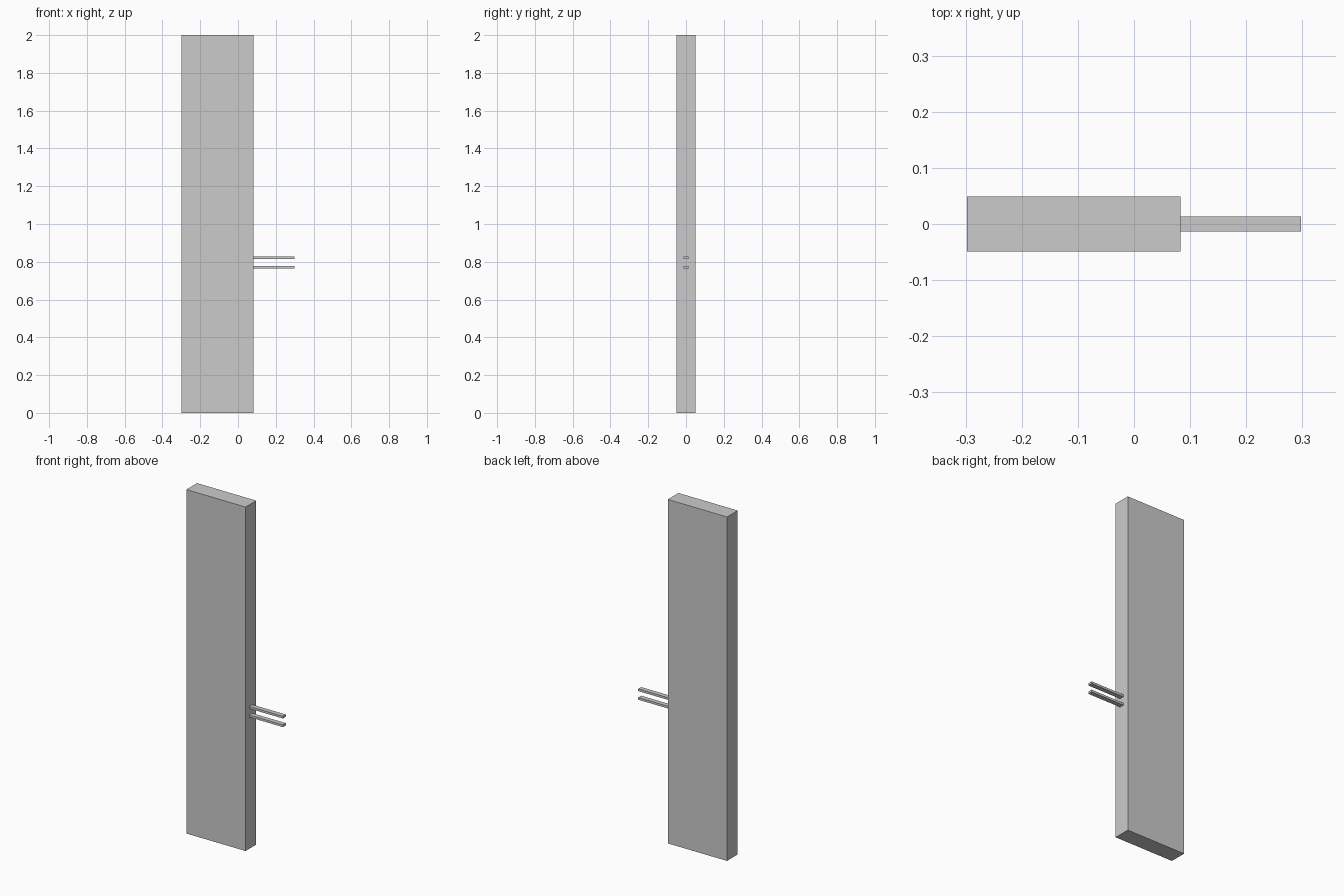
import bpy

if "Cube" in bpy.data.objects:
    bpy.data.objects.remove(bpy.data.objects["Cube"])


def box(name, x0, x1, depth, z0, z1):
    """Axis-aligned box centred on y = 0."""
    bpy.ops.mesh.primitive_cube_add(size=1, location=((x0 + x1) / 2, 0, (z0 + z1) / 2))
    ob = bpy.context.object
    ob.name = name
    ob.scale = (x1 - x0, depth, z1 - z0)
    bpy.ops.object.transform_apply(location=False, rotation=False, scale=True)
    return ob


# Tall flat slab
box("panel", -0.298, 0.083, 0.098, 0.0, 2.0)

# Pair of thin prongs sticking out of the right edge
for label, z in (("lower", 0.771), ("upper", 0.821)):
    box(label + "_prong", 0.083, 0.298, 0.027, z - 0.0065, z + 0.0065)
